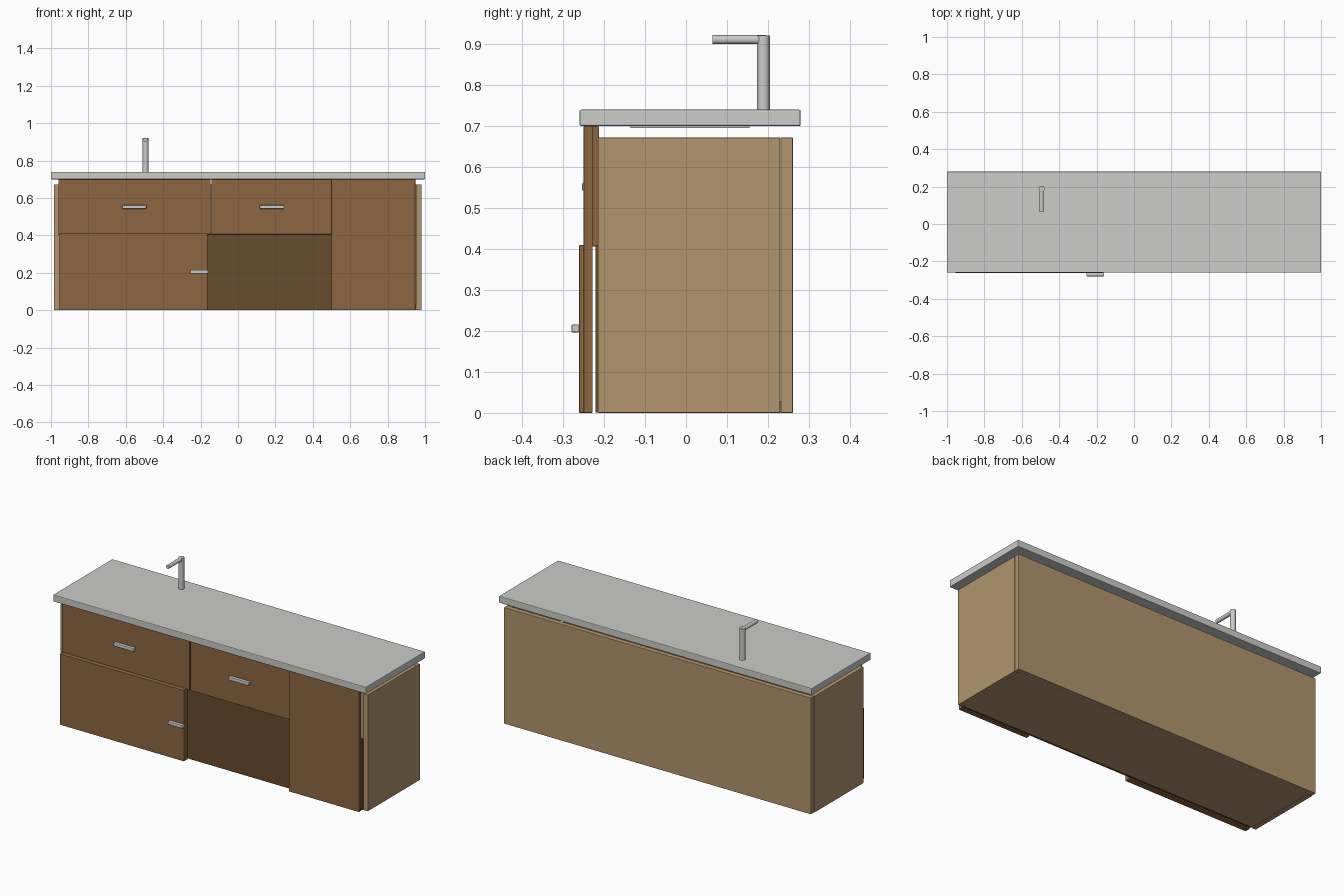
import bpy, bmesh, math
from mathutils import Matrix

if "Cube" in bpy.data.objects:
    bpy.data.objects.remove(bpy.data.objects["Cube"])


def material(name, rgb):
    m = bpy.data.materials.new(name)
    m.diffuse_color = [(c / 255 / 12.92 if c < 11 else ((c / 255 + 0.055) / 1.055) ** 2.4) for c in rgb] + [1]
    m.use_nodes = True
    m.node_tree.nodes["Principled BSDF"].inputs["Base Color"].default_value = m.diffuse_color
    return m


STONE = material("light grey", (204, 204, 202))
TAN = material("tan wood", (178, 149, 109))
BROWN = material("brown wood", (140, 102, 66))
DARK = material("dark wood", (104, 76, 46))


def finish(name, bm, mat):
    mesh = bpy.data.meshes.new(name)
    bm.to_mesh(mesh)
    bm.free()
    mesh.materials.append(mat)
    ob = bpy.data.objects.new(name, mesh)
    bpy.context.collection.objects.link(ob)
    return ob


def box(name, x, y, z, mat, bevel=0.002):
    bm = bmesh.new()
    bmesh.ops.create_cube(bm, size=1)
    for v in bm.verts:
        for i, (a, b) in enumerate((x, y, z)):
            v.co[i] = a if v.co[i] < 0 else b
    if bevel:
        bmesh.ops.bevel(bm, geom=bm.edges[:], offset=bevel, segments=2,
                        profile=0.5, affect='EDGES')
    return finish(name, bm, mat)


def rod(name, centre, radius, length, mat, along_y=False):
    bm = bmesh.new()
    bmesh.ops.create_cone(bm, cap_ends=True, segments=24, radius1=radius,
                          radius2=radius, depth=length)
    if along_y:
        bmesh.ops.rotate(bm, verts=bm.verts, matrix=Matrix.Rotation(math.pi / 2, 3, 'X'))
    bmesh.ops.translate(bm, verts=bm.verts, vec=centre)
    for f in bm.faces:
        f.smooth = len(f.verts) == 4
    for e in bm.edges:
        e.smooth = all(f.smooth for f in e.link_faces)
    return finish(name, bm, mat)


# Worktop and the thin sink plate under it
box("countertop", (-1, 1), (-0.26, 0.28), (0.70, 0.74), STONE, 0.004)
box("sink_plate", (-0.72, -0.27), (-0.135, 0.155), (0.695, 0.701), STONE, 0)

# Carcass: sides, back, floor and dark front panel
box("left_side", (-0.984, -0.955), (-0.215, 0.23), (0, 0.672), TAN)
box("right_side", (0.952, 0.981), (-0.215, 0.23), (0, 0.672), TAN)
box("back_panel", (-0.981, 0.981), (0.231, 0.261), (0, 0.672), TAN)
box("floor_panel", (-0.955, 0.952), (-0.21, 0.231), (0.001, 0.03), TAN)
box("recess_panel", (-0.95, 0.95), (-0.221, -0.21), (0.001, 0.41), DARK, 0.001)

# Drawer fronts and doors
box("left_drawer", (-0.96, -0.146), (-0.235, -0.212), (0.406, 0.70), BROWN)
box("right_drawer", (-0.141, 0.50), (-0.235, -0.212), (0.406, 0.70), BROWN)
box("right_door", (0.50, 0.948), (-0.25, -0.228), (0, 0.70), BROWN)
box("left_door", (-0.955, -0.163), (-0.261, -0.228), (0, 0.41), BROWN)

# Handles
for name, x0, x1, y, z in (("left_drawer_handle", -0.62, -0.49, -0.234, 0.552),
                           ("right_drawer_handle", 0.116, 0.246, -0.234, 0.552),
                           ("door_handle", -0.255, -0.16, -0.26, 0.206)):
    box(name, (x0, x1), (y - 0.02, y), (z - 0.01, z + 0.01), STONE, 0.004)

# Tap
rod("tap_post", (-0.494, 0.189, 0.829), 0.0155, 0.183, STONE)
rod("tap_spout", (-0.494, 0.13, 0.911), 0.011, 0.13, STONE, along_y=True)
